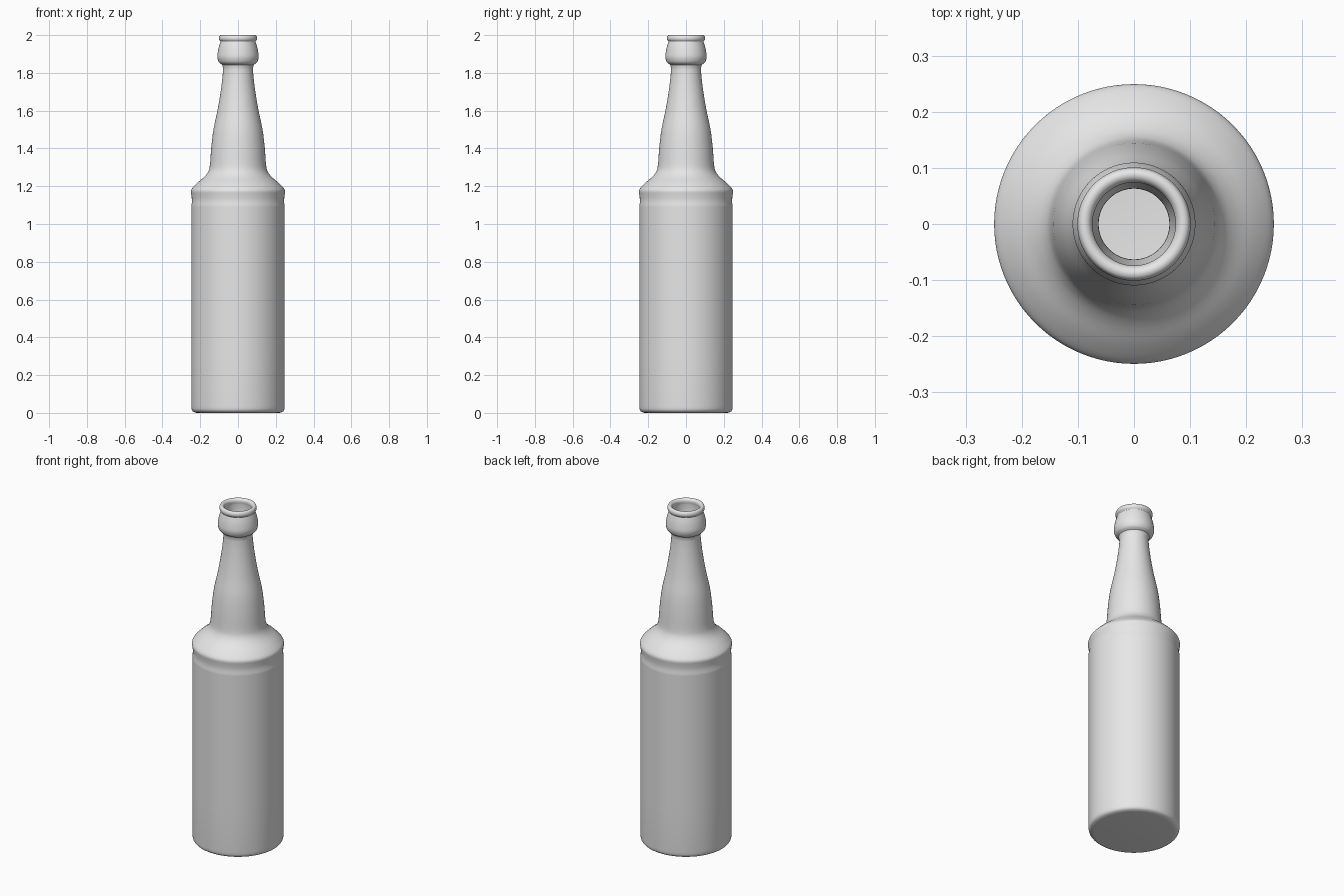
import bpy
import bmesh
from math import radians, tau
from mathutils import Vector

SIDES = 96

cube = bpy.data.objects.get("Cube")
if cube:
    bpy.data.objects.remove(cube, do_unlink=True)


def flat_material(name, colour):
    mat = bpy.data.materials.new(name)
    mat.use_nodes = True
    mat.diffuse_color = colour
    mat.node_tree.nodes["Principled BSDF"].inputs["Base Color"].default_value = colour
    return mat


def smooth_curve(points, steps=4):
    """Run a Catmull-Rom curve through (radius, height) points."""
    pts = [Vector(p) for p in points]
    pts = [pts[0]] + pts + [pts[-1]]
    curve = []
    for a, b, c, d in zip(pts, pts[1:], pts[2:], pts[3:]):
        for i in range(steps):
            t = i / steps
            curve.append(b + (c - a) * t / 2
                         + (a * 2 - b * 5 + c * 4 - d) * t * t / 2
                         + (b * 3 - a - c * 3 + d) * t ** 3 / 2)
    return curve + [pts[-1]]


def lathe(name, profile, mat):
    bm = bmesh.new()
    verts = [bm.verts.new((p[0], 0, p[1])) for p in profile]
    edges = [bm.edges.new(pair) for pair in zip(verts, verts[1:])]
    bmesh.ops.spin(bm, geom=verts + edges, cent=(0, 0, 0), axis=(0, 0, 1),
                   angle=tau, steps=SIDES)
    bmesh.ops.remove_doubles(bm, verts=bm.verts, dist=0.0001)
    bmesh.ops.recalc_face_normals(bm, faces=bm.faces)
    mesh = bpy.data.meshes.new(name)
    bm.to_mesh(mesh)
    bm.free()
    mesh.materials.append(mat)
    obj = bpy.data.objects.new(name, mesh)
    bpy.context.collection.objects.link(obj)
    bpy.ops.object.select_all(action="DESELECT")
    obj.select_set(True)
    bpy.context.view_layer.objects.active = obj
    bpy.ops.object.shade_smooth_by_angle(angle=radians(40))
    return obj


# Flat underside with a rounded heel
base = [(0, 0), (0.215, 0)] + smooth_curve(
    [(0.225, 0.001), (0.238, 0.007), (0.245, 0.018), (0.247, 0.035)])

# Straight body with a shallow step below the shoulder
body = [(0.247, 0.3), (0.247, 0.6), (0.247, 0.9), (0.247, 1.09),
        (0.247, 1.102), (0.244, 1.112), (0.245, 1.14)]

# Shoulder and tapering neck
neck = smooth_curve([
    (0.248, 1.16), (0.249, 1.175), (0.242, 1.19), (0.215, 1.218),
    (0.18, 1.248), (0.159, 1.275), (0.149, 1.31), (0.142, 1.4),
    (0.13, 1.5), (0.109, 1.6), (0.092, 1.7), (0.082, 1.78), (0.079, 1.825)])

# Bulging collar and rounded lip
collar = smooth_curve([
    (0.084, 1.843), (0.1, 1.855), (0.108, 1.875), (0.109, 1.895),
    (0.103, 1.93), (0.095, 1.958), (0.093, 1.966), (0.099, 1.974),
    (0.101, 1.984), (0.097, 1.996), (0.088, 2), (0.079, 1.996),
    (0.074, 1.985), (0.076, 1.968)])

# Hollow inside, from mouth to floor
inside = smooth_curve([
    (0.073, 1.93), (0.068, 1.88), (0.063, 1.82), (0.066, 1.77), (0.076, 1.7),
    (0.093, 1.6), (0.114, 1.5), (0.126, 1.4), (0.135, 1.3), (0.15, 1.26),
    (0.2, 1.2), (0.228, 1.165), (0.23, 1.13)])
floor = [(0.23, 0.06), (0.222, 0.035), (0.205, 0.03), (0, 0.03)]

lathe("bottle", base + body + neck + collar + inside + floor,
      flat_material("light grey", (0.8, 0.8, 0.8, 1)))
